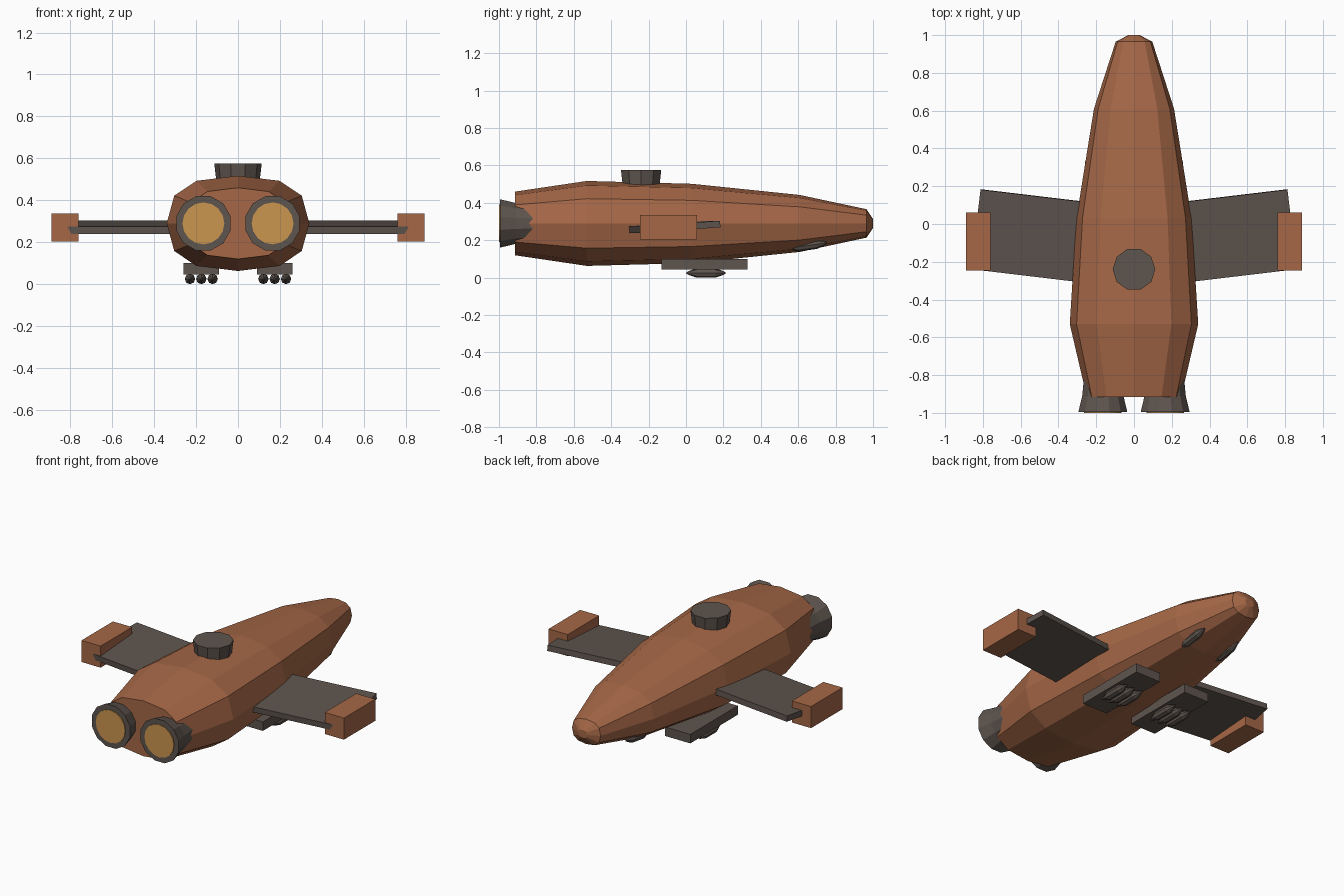
import bpy, bmesh
from math import sin, cos, pi, radians, copysign

if "Cube" in bpy.data.objects:
    bpy.data.objects.remove(bpy.data.objects["Cube"])


def material(name, rgb):
    m = bpy.data.materials.new(name)
    m.use_nodes = True
    m.diffuse_color = (*rgb, 1)
    m.node_tree.nodes["Principled BSDF"].inputs["Base Color"].default_value = (*rgb, 1)
    return m


RUST = material("rust orange", (0.38, 0.137, 0.063))
GREY = material("warm grey", (0.112, 0.089, 0.076))
GLOW = material("engine amber", (0.597, 0.305, 0.08))


def finish(name, bm, mat, location, rotation=(0, 0, 0)):
    bmesh.ops.recalc_face_normals(bm, faces=bm.faces)
    mesh = bpy.data.meshes.new(name)
    bm.to_mesh(mesh)
    bm.free()
    mesh.materials.append(mat)
    obj = bpy.data.objects.new(name, mesh)
    obj.location, obj.rotation_euler = location, rotation
    bpy.context.collection.objects.link(obj)
    return obj


def loft(name, mat, stations, location, sides=12, power=1.0, turn=0.0, rotation=(0, 0, 0)):
    """Closed body along y from (y, half width, half height) stations."""
    bm = bmesh.new()
    rings = []
    for y, w, h in stations:
        ring = []
        for i in range(sides):
            a = 2 * pi * i / sides + turn
            c, s = round(cos(a), 6), round(sin(a), 6)
            ring.append(bm.verts.new((w * copysign(abs(c) ** power, c), y,
                                      h * copysign(abs(s) ** power, s))))
        rings.append(ring)
    for a, b in zip(rings, rings[1:]):
        for i in range(sides):
            j = (i + 1) % sides
            bm.faces.new((a[i], a[j], b[j], b[i]))
    bm.faces.new(rings[0])
    bm.faces.new(rings[-1])
    return finish(name, bm, mat, location, rotation)


def round_loft(name, mat, profile, location, **options):
    return loft(name, mat, [(y, r, r) for y, r in profile], location, **options)


def box(name, mat, size, location, rotation=(0, 0, 0)):
    bm = bmesh.new()
    bmesh.ops.create_cube(bm, size=1)
    bmesh.ops.scale(bm, vec=size, verts=bm.verts)
    return finish(name, bm, mat, location, rotation)


# Faceted hull with a blunt nose
loft("hull", RUST, [(-0.915, 0.25, 0.17), (-0.53, 0.34, 0.227), (0.03, 0.305, 0.212),
                    (0.61, 0.212, 0.152), (0.965, 0.097, 0.076), (1.0, 0.03, 0.024)],
     (0, 0, 0.29), power=0.78)

# Flared turret on the back, turned upright
round_loft("top_turret", GREY, [(-0.08, 0.093), (0.095, 0.113)], (0, -0.24, 0.48),
           sides=10, rotation=(pi / 2, 0, 0))

# Pointed pod shape shared by the bombs and nose guns
POD = [(-0.105, 0.004), (-0.085, 0.013), (-0.05, 0.025),
       (0.05, 0.025), (0.085, 0.013), (0.105, 0.004)]

for label, s in (("left", 1), ("right", -1)):
    # Engine bell and glowing outlet
    round_loft(label + "_engine", GREY,
               [(-0.995, 0.134), (-0.91, 0.113), (-0.78, 0.1), (-0.73, 0.075)],
               (s * 0.165, 0, 0.29), turn=pi / 12)
    round_loft(label + "_engine_glow", GLOW, [(-1.0, 0.1), (-0.993, 0.1)],
               (s * 0.165, 0, 0.29), sides=16)

    # Tilted, forward swept wing and its tip pod
    box(label + "_wing", GREY, (0.7, 0.425, 0.035), (s * 0.49, -0.069, 0.272),
        (radians(4), 0, s * radians(6.8)))
    box(label + "_wing_pod", RUST, (0.13, 0.305, 0.132), (s * 0.825, -0.0925, 0.27))

    # Belly rack carrying three bombs
    box(label + "_rack", GREY, (0.17, 0.46, 0.055), (s * 0.175, 0.1, 0.0725))
    for i, dx in enumerate((-0.054, 0, 0.054)):
        round_loft(f"{label}_bomb_{i + 1}", GREY, POD, (s * 0.175 + dx, 0.107, 0.025),
                   sides=8)

    # Small gun pod under the nose
    round_loft(label + "_nose_gun", GREY, POD, (s * 0.12, 0.65, 0.172), sides=8,
               rotation=(radians(8), 0, 0))
